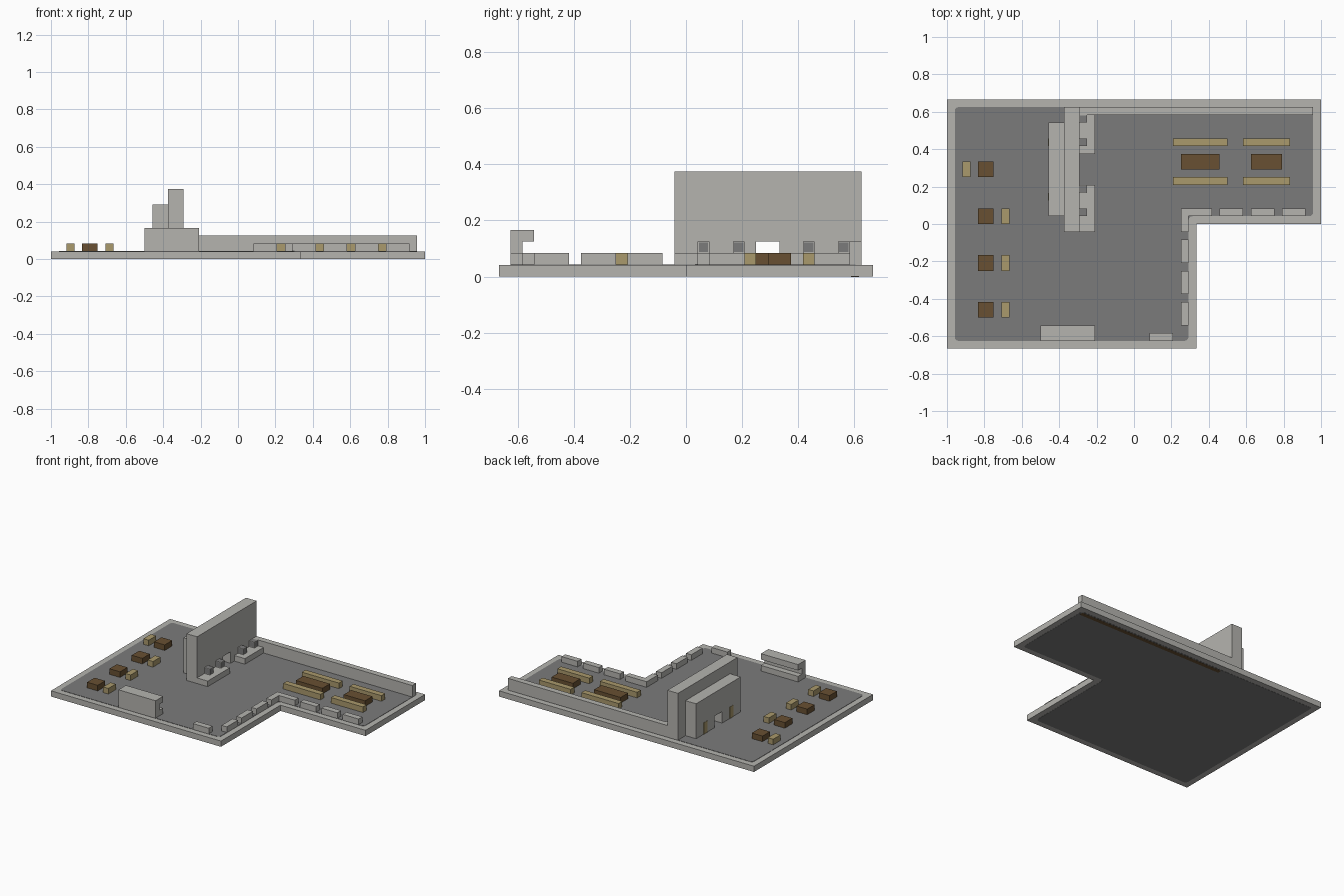
import bpy
import bmesh
from mathutils import Vector

cube = bpy.data.objects.get("Cube")
if cube:
    bpy.data.objects.remove(cube, do_unlink=True)

U = 1 / 24      # one grid module
SKIN = 0.05     # thickness of painted plates, in modules


def material(name, rgb):
    m = bpy.data.materials.new(name)
    m.use_nodes = True
    m.diffuse_color = (*rgb, 1)
    m.node_tree.nodes["Principled BSDF"].inputs["Base Color"].default_value = (*rgb, 1)
    return m


STONE = material("pale stone", (0.46, 0.455, 0.43))
PAVING = material("grey paving", (0.198, 0.198, 0.198))
TAN = material("tan wood", (0.40, 0.32, 0.15))
BROWN = material("brown wood", (0.138, 0.08, 0.032))


def finish(name, bm, *mats):
    bmesh.ops.recalc_face_normals(bm, faces=bm.faces)
    bmesh.ops.scale(bm, vec=Vector((U, U, U)), verts=bm.verts)
    mesh = bpy.data.meshes.new(name)
    bm.to_mesh(mesh)
    bm.free()
    for m in mats:
        mesh.materials.append(m)
    obj = bpy.data.objects.new(name, mesh)
    bpy.context.collection.objects.link(obj)
    return obj


def prism(name, outline, axis, lo, hi, mat, corner=0):
    """Extrude an outline along x (points are y, z) or z (points are x, y)."""
    bm = bmesh.new()
    place = (lambda a, b: (lo, a, b)) if axis == "x" else (lambda a, b: (a, b, lo))
    face = bm.faces.new([bm.verts.new(place(*p)) for p in outline])
    if corner:
        bmesh.ops.bevel(bm, geom=bm.verts[:], offset=corner, segments=3,
                        profile=0.5, affect="VERTICES")
    step = Vector((hi - lo, 0, 0)) if axis == "x" else Vector((0, 0, hi - lo))
    out = bmesh.ops.extrude_face_region(bm, geom=bm.faces[:], use_keep_orig=True)
    moved = [g for g in out["geom"] if isinstance(g, bmesh.types.BMVert)]
    bmesh.ops.translate(bm, vec=step, verts=moved)
    return finish(name, bm, mat)


def box(name, x, y, z, mat):
    outline = [(x[0], y[0]), (x[1], y[0]), (x[1], y[1]), (x[0], y[1])]
    return prism(name, outline, "z", z[0], z[1], mat)


def ell(inset):
    """L-shaped plan, shrunk evenly by inset."""
    w, d, n = 24 - inset, 16 - inset, 8 - inset
    return [(-w, -d), (n, -d), (n, inset), (w, inset), (w, d), (-w, d)]


# Base slab with paved inlay above and below
prism("base_slab", ell(0), "z", SKIN, 1, STONE)
prism("base_rim", ell(0), "z", SKIN / 2, SKIN, STONE)
prism("paving_top", ell(1), "z", 1, 1 + SKIN, PAVING, 0.5)
prism("paving_underside", ell(1), "z", 0, SKIN, PAVING, 0.5)

# Low back wall and the timber strip below it
box("back_wall", (-7, 23), (14, 15), (1, 3), STONE)
box("back_wall_footing", (-5, 22.7), (14.1, 14.8), (0, SKIN), BROWN).location.z = -0.0005


def doorway_wall(name, x, y, top):
    outline = [(y[0], 1), (6, 1), (6, 3), (8, 3), (8, 1), (y[1], 1),
               (y[1], top), (y[0], top)]
    prism(name, outline, "x", x[0], x[1], STONE)


# Tall double wall with a passage through it
doorway_wall("tall_wall", (-9, -7), (-1, 15), 9)
doorway_wall("rear_wall", (-11, -9), (1, 13), 7)
for i, y in enumerate((3, 10)):
    box(f"side_door_{i}", (-11 - SKIN, -11), (y, y + 1), (1, 3), TAN)

# Counters with small panelled units
for i, y in enumerate(((-1, 5), (9, 14))):
    box(f"counter_{i}", (-7, -5), y, (1, 2), STONE)

for i, y in enumerate((1, 4, 10, 13)):
    bm = bmesh.new()
    bmesh.ops.create_cube(bm, size=1)
    bmesh.ops.translate(bm, vec=Vector((-6.5, y + 0.5, 2.5)), verts=bm.verts)
    panels = bm.faces[:]
    bmesh.ops.inset_individual(bm, faces=panels, thickness=0.14)
    for f in panels:
        f.material_index = 1
    finish(f"counter_unit_{i}", bm, STONE, PAVING)

# Front kiosk, open toward the inside
kiosk = [(-15, 1), (-13, 1), (-13, 2), (-14, 2), (-14, 3), (-13, 3), (-13, 4), (-15, 4)]
prism("kiosk", kiosk, "x", -12, -5, STONE)

# Kerb blocks along the inner corner
corner = [(6, -1), (7, -1), (7, 1), (10, 1), (10, 2), (6, 2)]
prism("kerb_corner", corner, "z", 1, 2, STONE)
for i, x in enumerate((11, 15, 19)):
    box(f"kerb_side_{i}", (x, x + 3), (1, 2), (1, 2), STONE)
for i, y in enumerate((-5, -9, -13)):
    box(f"kerb_front_{i}", (6, 7), (y, y + 3), (1, 2), STONE)
box("kerb_end", (2, 5), (-15, -14), (1, 2), STONE)

# Long tables with a bench on each side
for i, (x0, x1) in enumerate(((6, 11), (15, 19))):
    box(f"long_table_{i}", (x0, x1), (7, 9), (1, 2), BROWN)
    for j, y in enumerate((5, 10)):
        box(f"long_bench_{i}_{j}", (x0 - 1, x1 + 1), (y, y + 1), (1, 2), TAN)

# Small square tables with one seat each
for i, y in enumerate((-12, -6, 0, 6)):
    box(f"square_table_{i}", (-20, -18), (y, y + 2), (1, 2), BROWN)
    seat = -22 if y == 6 else -17
    box(f"seat_{i}", (seat, seat + 1), (y, y + 2), (1, 2), TAN)
